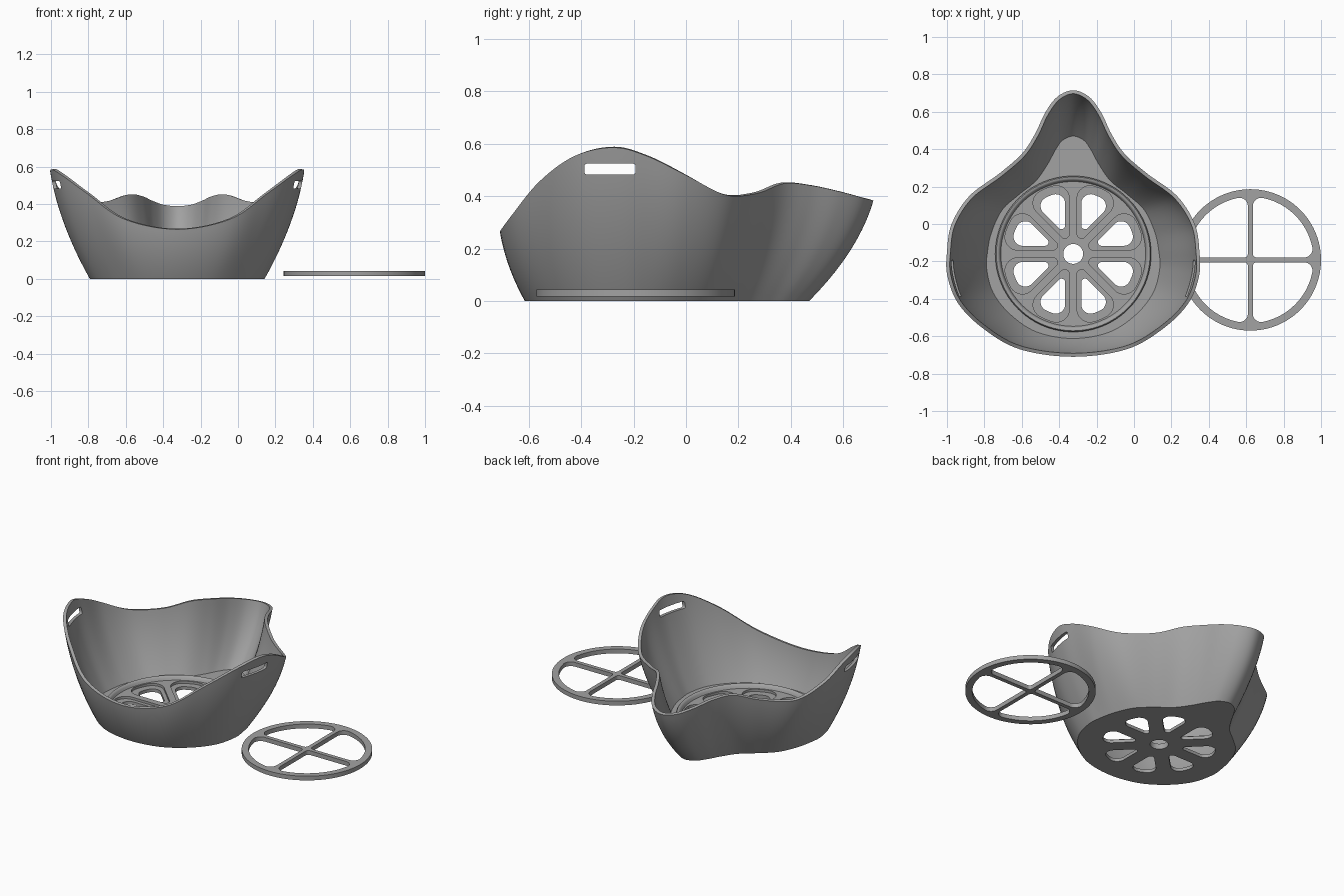
import bpy, bmesh, math
from mathutils import Vector

if "Cube" in bpy.data.objects:
    bpy.data.objects.remove(bpy.data.objects["Cube"])

GREY = bpy.data.materials.new("mid_grey")
GREY.diffuse_color = (0.36, 0.36, 0.36, 1)
GREY.use_nodes = True
GREY.node_tree.nodes["Principled BSDF"].inputs["Base Color"].default_value = GREY.diffuse_color
CX, GY = -0.325, -0.16          # shell centre line, grille centre

# Half outline stations, back tip to front: rim x, y, z, base x, y
STATIONS = [
    (0, .715, .383, 0, .47), (.085, .68, .392, .06, .445),
    (.15, .595, .415, .105, .385), (.205, .48, .44, .145, .315),
    (.275, .375, .448, .205, .23), (.395, .27, .41, .29, .16),
    (.555, .15, .405, .38, .075), (.65, 0, .48, .435, -.04),
    (.675, -.15, .553, .46, -.15), (.673, -.277, .585, .465, -.24),
    (.615, -.425, .553, .43, -.37), (.48, -.56, .455, .335, -.49),
    (.285, -.67, .32, .19, -.582), (0, -.71, .265, 0, -.615)]


def outline(steps=7):
    """Smooth closed loop of (rim, base) points, mirrored left to right."""
    pts = [Vector(s) for s in STATIONS]
    flip = lambda v: Vector((-v[0], v[1], v[2], -v[3], v[4]))
    loop = pts + [flip(p) for p in pts[-2:0:-1]]
    n, out = len(loop), []
    for i in range(n):
        a, b, c, d = (loop[(i + k) % n] for k in (-1, 0, 1, 2))
        for k in range(steps):
            t = k / steps
            out.append(b + (c - a) * (t / 2)
                       + (a * 2 - b * 5 + c * 4 - d) * (t * t / 2)
                       + (b * 3 - a - c * 3 + d) * (t ** 3 / 2))
    return out[::-1]            # counter-clockwise


def finish(ob, angle=35):
    """Apply modifiers or curve, weld, colour and smooth."""
    bpy.ops.object.select_all(action='DESELECT')
    ob.select_set(True)
    bpy.context.view_layer.objects.active = ob
    bpy.ops.object.convert(target='MESH')
    ob = bpy.context.object
    bm = bmesh.new()
    bm.from_mesh(ob.data)
    bmesh.ops.remove_doubles(bm, verts=bm.verts, dist=1e-5)
    bmesh.ops.recalc_face_normals(bm, faces=bm.faces)
    bm.to_mesh(ob.data)
    bm.free()
    ob.data.materials.clear()
    ob.data.materials.append(GREY)
    bpy.ops.object.shade_smooth_by_angle(angle=math.radians(angle))
    return ob


def mesh_object(name, bm):
    me = bpy.data.meshes.new(name)
    bm.to_mesh(me)
    bm.free()
    ob = bpy.data.objects.new(name, me)
    bpy.context.collection.objects.link(ob)
    return ob


def plate(name, loops, z0, z1):
    """Flat plate: the first loop is the edge, the others are holes."""
    cu = bpy.data.curves.new(name, 'CURVE')
    cu.dimensions, cu.fill_mode, cu.extrude = '2D', 'BOTH', (z1 - z0) / 2
    for loop in loops:
        sp = cu.splines.new('POLY')
        sp.points.add(len(loop) - 1)
        for p, (x, y) in zip(sp.points, loop):
            p.co = (x, y, 0, 1)
        sp.use_cyclic_u = True
    ob = bpy.data.objects.new(name, cu)
    bpy.context.collection.objects.link(ob)
    ob.location.z = (z0 + z1) / 2
    return finish(ob)


def arc(cx, cy, r, a0, a1, n):
    return [(cx + r * math.cos(a0 + (a1 - a0) * i / n),
             cy + r * math.sin(a0 + (a1 - a0) * i / n)) for i in range(n + 1)]


def circle(cx, cy, r, n=96):
    return arc(cx, cy, r, 0, 2 * math.pi, n)[:-1]


def sectors(cx, cy, count, d, R, tip, corner):
    """Rounded wedge holes between spokes of half width d."""
    h = math.pi / count
    b = h - math.asin((d + corner) / (R - corner))
    q, ox, oy = h + math.pi / 2, (R - corner) * math.cos(b), (R - corner) * math.sin(b)
    shape = (arc(ox, -oy, corner, -q, -b, 8) + arc(0, 0, R, -b, b, 12)[1:-1]
             + arc(ox, oy, corner, b, q, 8)
             + arc((d + tip) / math.sin(h), 0, tip, q, 2 * math.pi - q, 8))
    holes = []
    for k in range(count):
        c, s = math.cos(h * (2 * k + 1)), math.sin(h * (2 * k + 1))
        holes.append([(cx + x * c - y * s, cy + x * s + y * c) for x, y in shape])
    return holes


# Strap slot cutter through both sides
bm = bmesh.new()
bmesh.ops.create_cube(bm, size=1)
for v in bm.verts:
    v.co = (CX + v.co.x * 2, -.29 + v.co.y * .195, .503 + v.co.z * .042)
bmesh.ops.bevel(bm, geom=[e for e in bm.edges if abs(e.verts[0].co.x - e.verts[1].co.x) > 1],
                offset=.01, segments=3, profile=.5, affect='EDGES')
cutter = mesh_object("slot_cutter", bm)
cutter.hide_render = True

# Flared shell wall with wavy rim
ring = outline()
rows, n = 14, len(ring)
bm = bmesh.new()
grid = []
for j in range(rows + 1):
    s = j / rows
    f = s + .55 * s * (1 - s)
    grid.append([bm.verts.new((CX + p[3] + (p[0] - p[3]) * f,
                               p[4] + (p[1] - p[4]) * f, p[2] * s)) for p in ring])
for j in range(rows):
    for i in range(n):
        k = (i + 1) % n
        bm.faces.new((grid[j][i], grid[j][k], grid[j + 1][k], grid[j + 1][i]))
wall = mesh_object("shell_wall", bm)
sol = wall.modifiers.new("thickness", 'SOLIDIFY')
sol.thickness, sol.offset = .019, -1
cut = wall.modifiers.new("slots", 'BOOLEAN')
cut.object, cut.operation, cut.solver = cutter, 'DIFFERENCE', 'EXACT'
finish(wall)
bpy.data.objects.remove(cutter)

# Floor with vent holes, stepped wider on the inside
base = [(CX + p[3], p[4]) for p in ring]
hub = circle(CX, GY, .053, 48)
plate("floor_grille", [base, hub] + sectors(CX, GY, 8, .043, .335, .02, .05), 0, .02)
plate("floor_ledge", [base, hub] + sectors(CX, GY, 8, .02, .378, .025, .07), .02, .035)

# Raised retaining lip around the grille
profile = [(.417, .03), (.417, .05), (.411, .058), (.401, .058), (.393, .05), (.385, .03)]
bm = bmesh.new()
seg = 96
lip = [[bm.verts.new((CX + r * math.cos(2 * math.pi * i / seg),
                      GY + r * math.sin(2 * math.pi * i / seg), z)) for r, z in profile]
       for i in range(seg)]
for i in range(seg):
    a, b = lip[i], lip[(i + 1) % seg]
    for k in range(len(profile)):
        m = (k + 1) % len(profile)
        bm.faces.new((a[k], b[k], b[m], a[m]))
finish(mesh_object("retaining_lip", bm), 50)

# Loose four-spoke retaining ring
plate("filter_ring", [circle(.622, -.192, .378)]
      + sectors(.622, -.192, 4, .013, .338, .02, .045), .016, .043)
